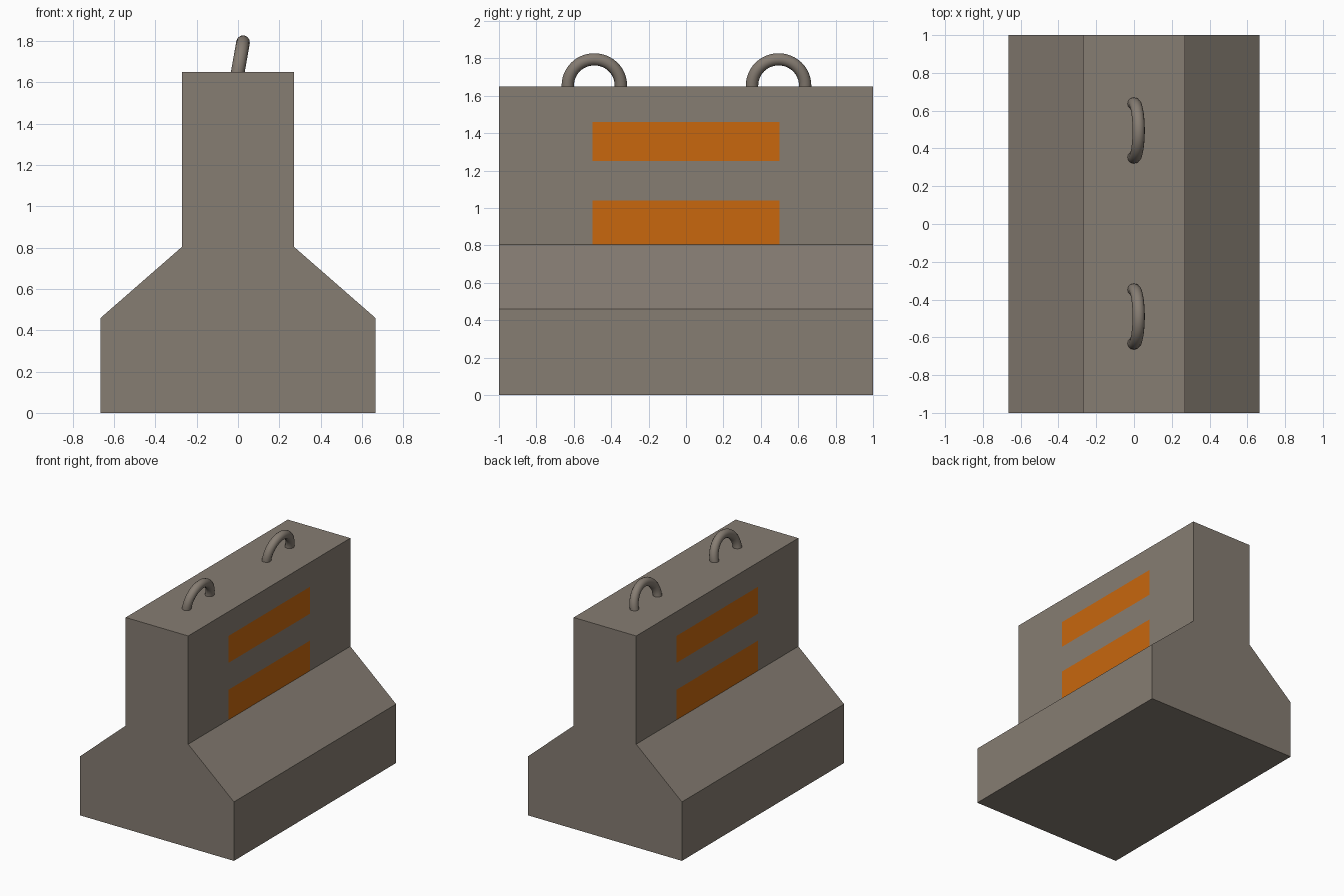
import bpy, bmesh, math
from mathutils import Vector

if "Cube" in bpy.data.objects:
    bpy.data.objects.remove(bpy.data.objects["Cube"])


def material(name, color):
    m = bpy.data.materials.new(name)
    m.diffuse_color = (*color, 1)
    m.use_nodes = True
    m.node_tree.nodes["Principled BSDF"].inputs["Base Color"].default_value = m.diffuse_color
    return m


concrete = material("concrete", (0.24, 0.205, 0.17))
orange = material("orange_paint", (0.58, 0.135, 0.004))

# Barrier body: half profile mirrored, then extruded along y
half = [(0.665, 0), (0.665, 0.46), (0.27, 0.805), (0.27, 1.65)]
profile = half + [(-x, z) for x, z in reversed(half)]
bands = [(0.805, 1.04), (1.25, 1.46)]

bm = bmesh.new()
end = bm.faces.new([bm.verts.new((x, -1, z)) for x, z in profile])
ext = bmesh.ops.extrude_face_region(bm, geom=[end])
bmesh.ops.translate(bm, vec=(0, 2, 0),
                    verts=[v for v in ext["geom"] if isinstance(v, bmesh.types.BMVert)])
bmesh.ops.recalc_face_normals(bm, faces=bm.faces)


def cut_walls(co, no):
    walls = [f for f in bm.faces
             if abs(f.normal.x) > 0.9 and f.calc_center_median().z > 0.8]
    geom = walls + list({e for f in walls for e in f.edges}) + list({v for f in walls for v in f.verts})
    bmesh.ops.bisect_plane(bm, geom=geom, plane_co=co, plane_no=no, dist=1e-5)


# Painted bands are cut into the upright walls on both sides
for y in (-0.5, 0.5):
    cut_walls(Vector((0, y, 0)), Vector((0, 1, 0)))
for z in (1.04, 1.25, 1.46):
    cut_walls(Vector((0, 0, z)), Vector((0, 0, 1)))
for f in bm.faces:
    c = f.calc_center_median()
    if abs(f.normal.x) > 0.9 and abs(c.y) < 0.4 and any(a < c.z < b for a, b in bands):
        f.material_index = 1

mesh = bpy.data.meshes.new("barrier_body")
bm.to_mesh(mesh)
bm.free()
mesh.materials.append(concrete)
mesh.materials.append(orange)
bpy.context.collection.objects.link(bpy.data.objects.new("barrier_body", mesh))


# Lifting loops: leaning half rings with their feet sunk into the top
def lifting_loop(name, y):
    r, steps = 0.142, 24
    arc = [(0, r * math.cos(math.pi * i / steps), r * math.sin(math.pi * i / steps))
           for i in range(steps + 1)]
    pts = [(0, r, -0.03)] + arc + [(0, -r, -0.03)]
    curve = bpy.data.curves.new(name, "CURVE")
    curve.dimensions = "3D"
    curve.bevel_depth = 0.033
    curve.bevel_resolution = 4
    curve.use_fill_caps = True
    spline = curve.splines.new("POLY")
    spline.points.add(len(pts) - 1)
    for p, co in zip(spline.points, pts):
        p.co = (*co, 1)
    spline.use_smooth = True
    curve.materials.append(concrete)
    ob = bpy.data.objects.new(name, curve)
    ob.location = (0, y, 1.655)
    ob.rotation_euler = (0, math.radians(10), 0)
    bpy.context.collection.objects.link(ob)


lifting_loop("lifting_loop_front", -0.49)
lifting_loop("lifting_loop_back", 0.495)
